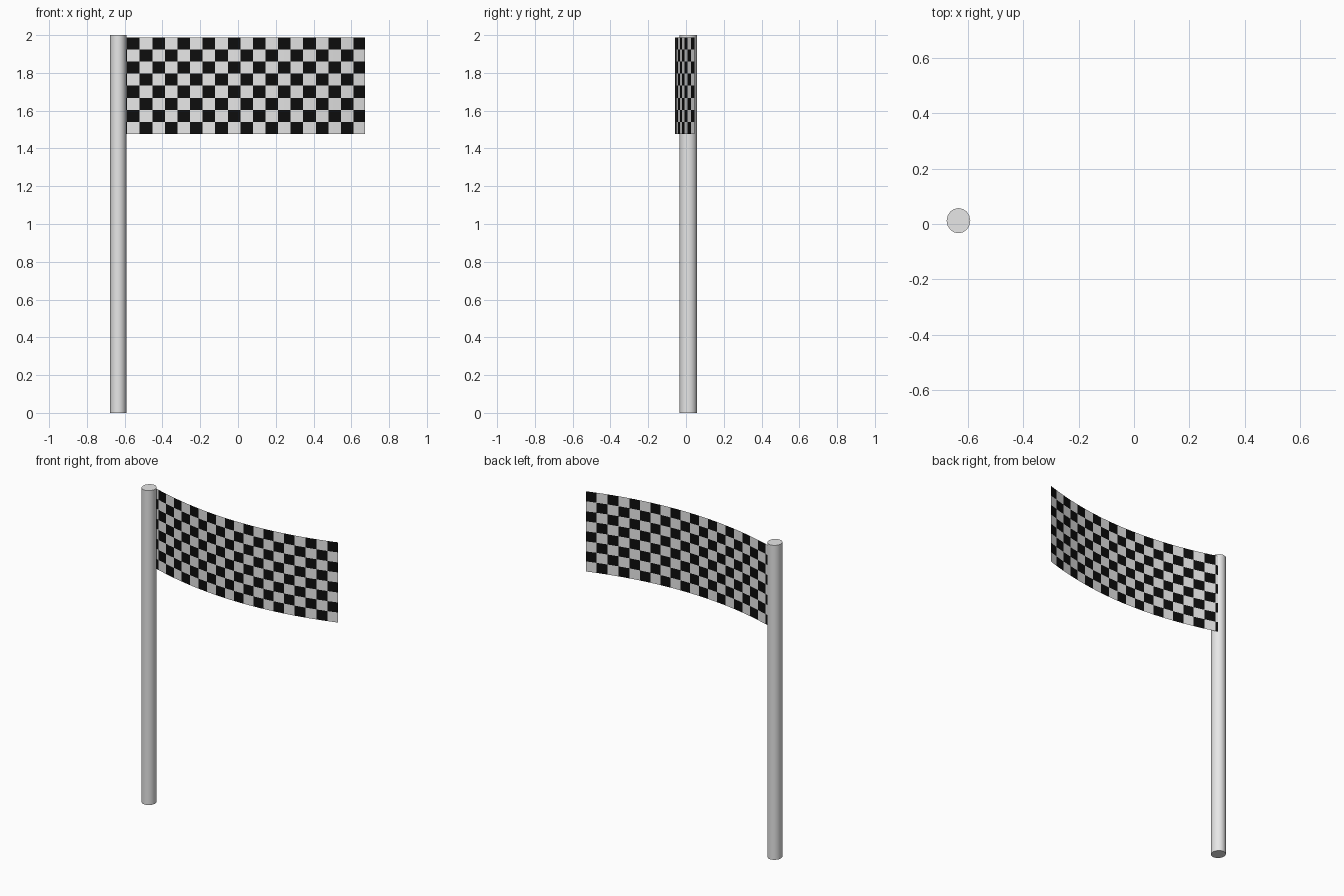
import bpy, bmesh, math

if "Cube" in bpy.data.objects:
    bpy.data.objects.remove(bpy.data.objects["Cube"])


def material(name, v):
    m = bpy.data.materials.new(name)
    m.diffuse_color = (v, v, v, 1)
    m.use_nodes = True
    m.node_tree.nodes["Principled BSDF"].inputs["Base Color"].default_value = m.diffuse_color
    return m


white = material("light_grey", 0.8)
black = material("black", 0.004)

# Pole: plain smooth cylinder
bpy.ops.mesh.primitive_cylinder_add(vertices=16, radius=1, depth=2, location=(-0.634, 0.012, 1))
pole = bpy.context.object
pole.name = "pole"
for v in pole.data.vertices:
    v.co.x *= 0.0427
    v.co.y *= 0.0455
pole.data.materials.append(white)
bpy.ops.object.shade_smooth_by_angle(angle=math.radians(40))

# Flag: thin curved sheet, split into checker squares
X0, X1, Z0, Z1, ROWS = -0.605, 0.672, 1.477, 1.987, 8
FIRST, STEP, SUB = -0.587, 0.0666, 2
xs, cols = [X0], []
for k in range(19):
    start = FIRST + k * STEP
    end = min(start + STEP, X1)
    if k == 0:
        xs.append(start)
        cols.append(-1)          # narrow strip next to the pole
    for s in range(1, SUB + 1):
        xs.append(start + (end - start) * s / SUB)
        cols.append(k)


def bow(x):
    mid, half = (X0 + X1) / 2, (X1 - X0) / 2
    return -0.057 + 0.102 * ((x - mid) / half) ** 2


bm = bmesh.new()
grid = [[bm.verts.new((x, bow(x), Z1 + (Z0 - Z1) * r / ROWS)) for r in range(ROWS + 1)] for x in xs]
for i, c in enumerate(cols):
    for r in range(ROWS):
        f = bm.faces.new((grid[i][r], grid[i][r + 1], grid[i + 1][r + 1], grid[i + 1][r]))
        f.material_index = 1 if (c + r) % 2 == 0 else 0
        f.smooth = True
mesh = bpy.data.meshes.new("flag")
bm.to_mesh(mesh)
bm.free()
mesh.materials.append(white)
mesh.materials.append(black)
flag = bpy.data.objects.new("flag", mesh)
bpy.context.collection.objects.link(flag)
